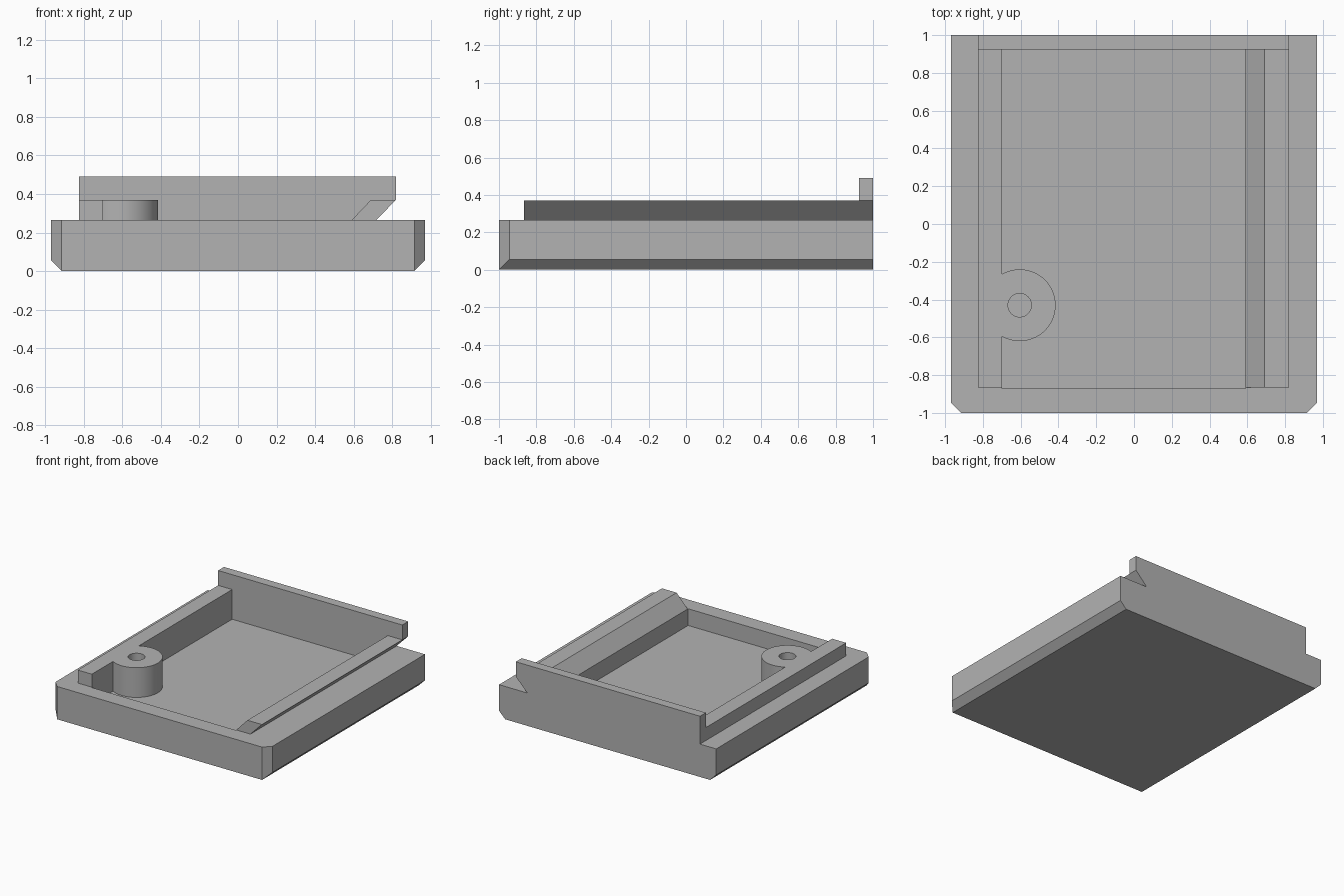
import bpy
import bmesh
from mathutils import Matrix

default = bpy.data.objects.get("Cube")
if default:
    bpy.data.objects.remove(default, do_unlink=True)

# Key heights and outline
RIM, FLOOR, RAIL_TOP, STOP_TOP = 0.265, 0.13, 0.37, 0.49
W, CHAMFER = 0.97, 0.055
RAIL_OUT, RAIL_IN = -0.825, -0.70
CAV_RIGHT, FRONT_IN, BACK_IN = 0.59, -0.87, 0.925

grey = bpy.data.materials.new("plain grey")
grey.use_nodes = True
COLOR = (0.45, 0.45, 0.45, 1)
grey.diffuse_color = COLOR
grey.node_tree.nodes["Principled BSDF"].inputs["Base Color"].default_value = COLOR


def finish(name, bm):
    bmesh.ops.recalc_face_normals(bm, faces=bm.faces)
    mesh = bpy.data.meshes.new(name)
    bm.to_mesh(mesh)
    bm.free()
    mesh.materials.append(grey)
    obj = bpy.data.objects.new(name, mesh)
    bpy.context.collection.objects.link(obj)
    return obj


def hull(name, points):
    bm = bmesh.new()
    for p in points:
        bm.verts.new(p)
    bmesh.ops.convex_hull(bm, input=bm.verts)
    bmesh.ops.dissolve_limit(bm, angle_limit=0.01, verts=bm.verts, edges=bm.edges)
    return finish(name, bm)


def prism(name, profile, y0, y1):
    """Extrude an (x, z) profile from y0 to y1."""
    bm = bmesh.new()
    face = bm.faces.new([bm.verts.new((x, y0, z)) for x, z in profile])
    ext = bmesh.ops.extrude_face_region(bm, geom=[face])["geom"]
    verts = [v for v in ext if isinstance(v, bmesh.types.BMVert)]
    bmesh.ops.translate(bm, verts=verts, vec=(0, y1 - y0, 0))
    return finish(name, bm)


def box_profile(x0, x1, z0, z1):
    return [(x0, z0), (x1, z0), (x1, z1), (x0, z1)]


def cylinder(name, x, y, radius, z0, z1):
    bm = bmesh.new()
    bmesh.ops.create_cone(bm, cap_ends=True, segments=64, radius1=radius,
                          radius2=radius, depth=z1 - z0,
                          matrix=Matrix.Translation((x, y, (z0 + z1) / 2)))
    return finish(name, bm)


def combine(target, tool, operation):
    """Apply a boolean and remove the tool object."""
    tool.hide_render = True
    mod = target.modifiers.new("combine", "BOOLEAN")
    mod.operation, mod.solver, mod.object = operation, "EXACT", tool
    bpy.context.view_layer.objects.active = target
    bpy.ops.object.modifier_apply(modifier=mod.name)
    bpy.data.objects.remove(tool, do_unlink=True)


# Tray: block with chamfered lower sides and clipped front corners
points = []
for s in (-1, 1):
    inner = s * (W - CHAMFER)
    for z in (CHAMFER, RIM):
        points += [(s * W, 1, z), (s * W, CHAMFER - 1, z)]
    points += [(inner, -1, RIM), (inner, -1, 0), (inner, 1, 0)]
tray = hull("tray", points)
combine(tray, prism("cavity", box_profile(RAIL_IN, CAV_RIGHT, FLOOR, 0.6),
                    FRONT_IN, BACK_IN), "DIFFERENCE")

# Straight rail joined with the screw boss
rail = prism("straight_rail_and_boss",
             box_profile(RAIL_OUT, RAIL_IN, RIM, RAIL_TOP), FRONT_IN + 0.005, BACK_IN)
combine(rail, cylinder("boss", -0.605, -0.43, 0.19, FLOOR, RAIL_TOP), "UNION")
combine(rail, cylinder("hole", -0.605, -0.43, 0.062, FLOOR - 0.1, 0.6), "DIFFERENCE")

# Slanted rail overhanging outward
prism("slanted_rail", [(CAV_RIGHT, RIM), (0.717, RIM), (0.82, RAIL_TOP), (0.69, RAIL_TOP)],
      FRONT_IN + 0.005, BACK_IN)

# Back stop with an undercut matching the slanted rail
prism("back_stop", [(RAIL_OUT, RIM), (0.717, RIM), (0.82, RAIL_TOP),
                    (0.82, STOP_TOP), (RAIL_OUT, STOP_TOP)], BACK_IN, 1)

# Smooth the round boss while keeping edges crisp
bpy.ops.object.select_all(action="DESELECT")
rail.select_set(True)
bpy.context.view_layer.objects.active = rail
bpy.ops.object.shade_smooth_by_angle(angle=0.5)
